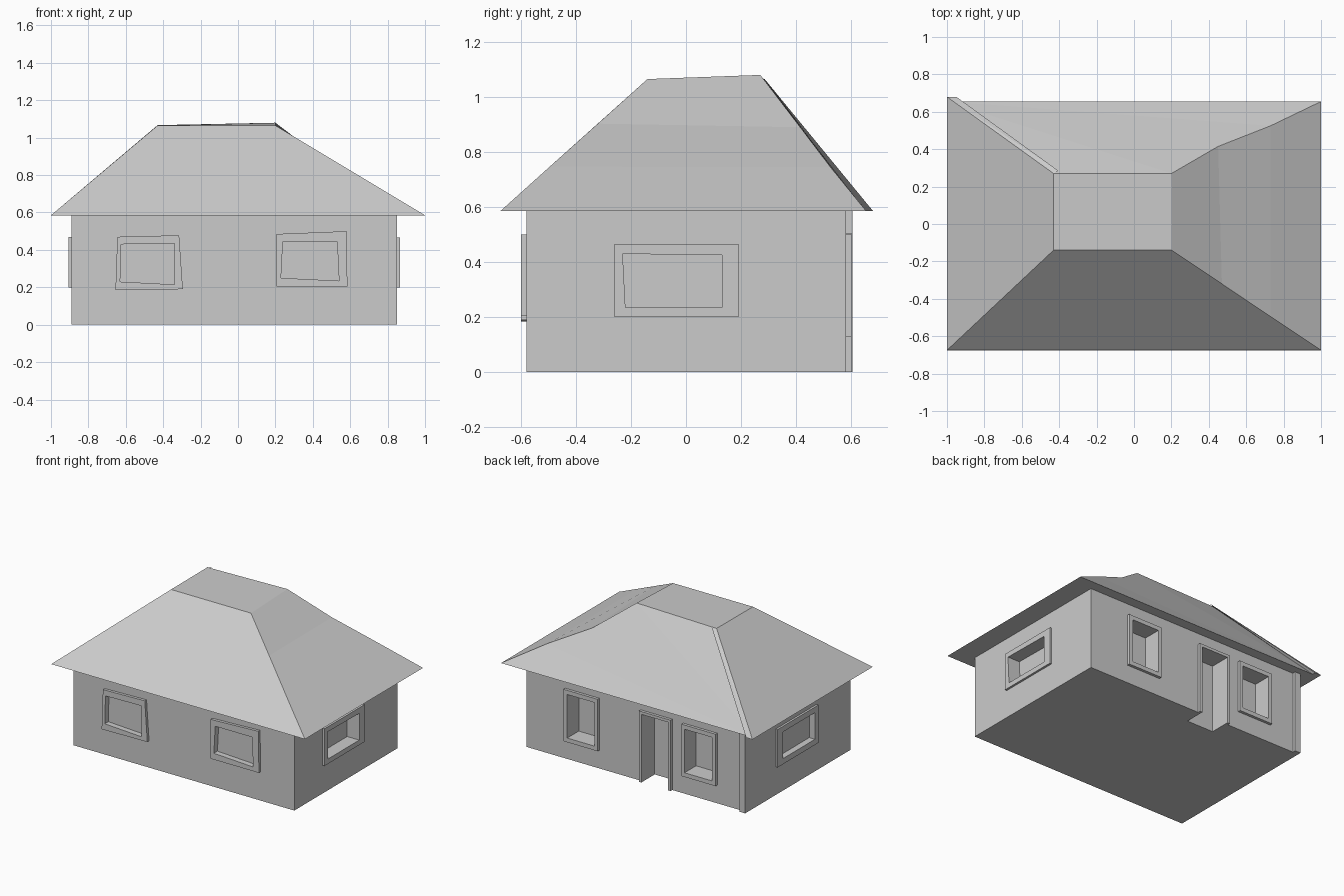
import bpy
import bmesh

cube = bpy.data.objects.get("Cube")
if cube:
    bpy.data.objects.remove(cube, do_unlink=True)

# Single plain material
grey = bpy.data.materials.new("light_grey")
grey.use_nodes = True
grey.diffuse_color = (0.6, 0.6, 0.6, 1)
grey.node_tree.nodes["Principled BSDF"].inputs["Base Color"].default_value = (0.6, 0.6, 0.6, 1)

LEFT, RIGHT, FRONT, BACK = -0.89, 0.85, -0.58, 0.582
EAVE = 0.585

# Each wall maps (along, height, outward) to a world point
WALLS = {
    "front": lambda u, z, d: (u, FRONT - d, z),
    "back": lambda u, z, d: (u, BACK + d, z),
    "right": lambda u, z, d: (RIGHT + d, u, z),
    "left": lambda u, z, d: (LEFT - d, u, z),
}


def build(name, verts, faces):
    bm = bmesh.new()
    vs = [bm.verts.new(v) for v in verts]
    if faces:
        for f in faces:
            bm.faces.new([vs[i] for i in f])
    else:
        bmesh.ops.convex_hull(bm, input=vs)
    bmesh.ops.recalc_face_normals(bm, faces=bm.faces)
    mesh = bpy.data.meshes.new(name)
    bm.to_mesh(mesh)
    bm.free()
    mesh.materials.append(grey)
    obj = bpy.data.objects.new(name, mesh)
    bpy.context.collection.objects.link(obj)
    return obj


def prism(name, wall, outline, d0, d1):
    """Extrude an outline on a wall between two outward distances."""
    n = len(outline)
    verts = [WALLS[wall](u, z, d) for d in (d0, d1) for u, z in outline]
    faces = [range(n), range(n, 2 * n)]
    faces += [(i, (i + 1) % n, n + (i + 1) % n, n + i) for i in range(n)]
    return build(name, verts, faces)


def ring(name, wall, outer, inner, thick):
    """Square frame lying on a wall."""
    verts = [WALLS[wall](u, z, d) for d in (0, thick) for loop in (outer, inner) for u, z in loop]
    faces = []
    for i in range(4):
        j = (i + 1) % 4
        for a, b in ((0, 4), (8, 12), (0, 8), (4, 12)):
            faces.append((a + i, a + j, b + j, b + i))
    return build(name, verts, faces)


def rect(u0, u1, z0, z1):
    return [(u0, z1), (u1, z1), (u1, z0), (u0, z0)]


# Windows: name, wall, outer outline, inner outline, frame thickness, recess depth
windows = [
    ("front_left_window", "front",
     [(0.205, 0.485), (0.58, 0.5), (0.585, 0.205), (0.205, 0.205)],
     [(0.24, 0.445), (0.53, 0.445), (0.54, 0.235), (0.23, 0.25)], 0.02, 0.02),
    ("front_right_window", "front",
     [(-0.645, 0.47), (-0.315, 0.478), (-0.295, 0.19), (-0.655, 0.185)],
     [(-0.625, 0.43), (-0.34, 0.435), (-0.34, 0.215), (-0.63, 0.23)], 0.02, 0.02),
    ("left_side_window", "right", rect(-0.26, 0.19, 0.2, 0.465),
     [(-0.23, 0.43), (0.13, 0.425), (0.13, 0.235), (-0.22, 0.235)], 0.015, 0.08),
    ("right_side_window", "left", rect(-0.2, 0.26, 0.2, 0.47),
     rect(-0.16, 0.2, 0.24, 0.43), 0.015, 0.03),
    ("back_left_window", "back", rect(0.275, 0.545, 0.13, 0.5),
     rect(0.3, 0.515, 0.16, 0.47), 0.02, 0.11),
    ("back_right_window", "back", rect(-0.655, -0.385, 0.13, 0.5),
     rect(-0.625, -0.41, 0.16, 0.47), 0.02, 0.11),
]

cutters = []
for name, wall, outer, inner, thick, depth in windows:
    ring(name + "_frame", wall, outer, inner, thick)
    cutters.append(prism(name + "_cutter", wall, inner, -depth, 0.1))

# Doorway, open down through the floor line
prism("door_frame", "back",
      [(-0.3, 0), (-0.3, 0.505), (-0.05, 0.505), (-0.05, 0),
       (-0.07, 0), (-0.07, 0.485), (-0.28, 0.485), (-0.28, 0)], 0, 0.02)
cutters.append(prism("door_cutter", "back", rect(-0.28, -0.07, -0.1, 0.485), -0.13, 0.1))

# Wall block with the openings cut in
walls = prism("walls", "front", rect(LEFT, RIGHT, 0, EAVE), 0, FRONT - BACK)
for c in cutters:
    c.hide_render = True
    mod = walls.modifiers.new(c.name, "BOOLEAN")
    mod.operation = "DIFFERENCE"
    mod.solver = "EXACT"
    mod.object = c
bpy.context.view_layer.update()
cut = bpy.data.meshes.new_from_object(walls.evaluated_get(bpy.context.evaluated_depsgraph_get()))
walls.modifiers.clear()
walls.data = cut
for c in cutters:
    bpy.data.objects.remove(c, do_unlink=True)

# Corner post at the back
prism("corner_post", "back", rect(LEFT, -0.845, 0, EAVE), 0, 0.023)

# Hipped roof with a flat top and a slightly bent hip
roof_points = [
    (-1, -0.675, EAVE), (1, -0.675, EAVE), (1, 0.655, EAVE), (-1, 0.655, EAVE),
    (-0.43, -0.14, 1.065), (0.2, -0.14, 1.065), (0.2, 0.27, 1.08), (-0.43, 0.27, 1.067),
    (0.47, -0.32, 0.903), (0.73, -0.495, 0.747),
    (0.45, 0.415, 0.89), (0.73, 0.525, 0.745),
]
build("roof", roof_points, [
    (3, 2, 1, 0), (4, 5, 6, 7),
    (0, 1, 9, 8, 5, 4), (0, 4, 7, 3),
    (5, 8, 10, 6), (8, 9, 11, 10), (9, 1, 2, 11),
    (3, 7, 6), (3, 6, 10), (3, 10, 11), (3, 11, 2),
])

# Raised strip along the back hip
build("hip_strip", [
    (-0.43, 0.27, 1.067), (-0.405, 0.285, 1.066),
    (-1, 0.68, EAVE), (-0.95, 0.68, EAVE), (-1, 0.655, EAVE), (-0.95, 0.65, EAVE),
], None)
